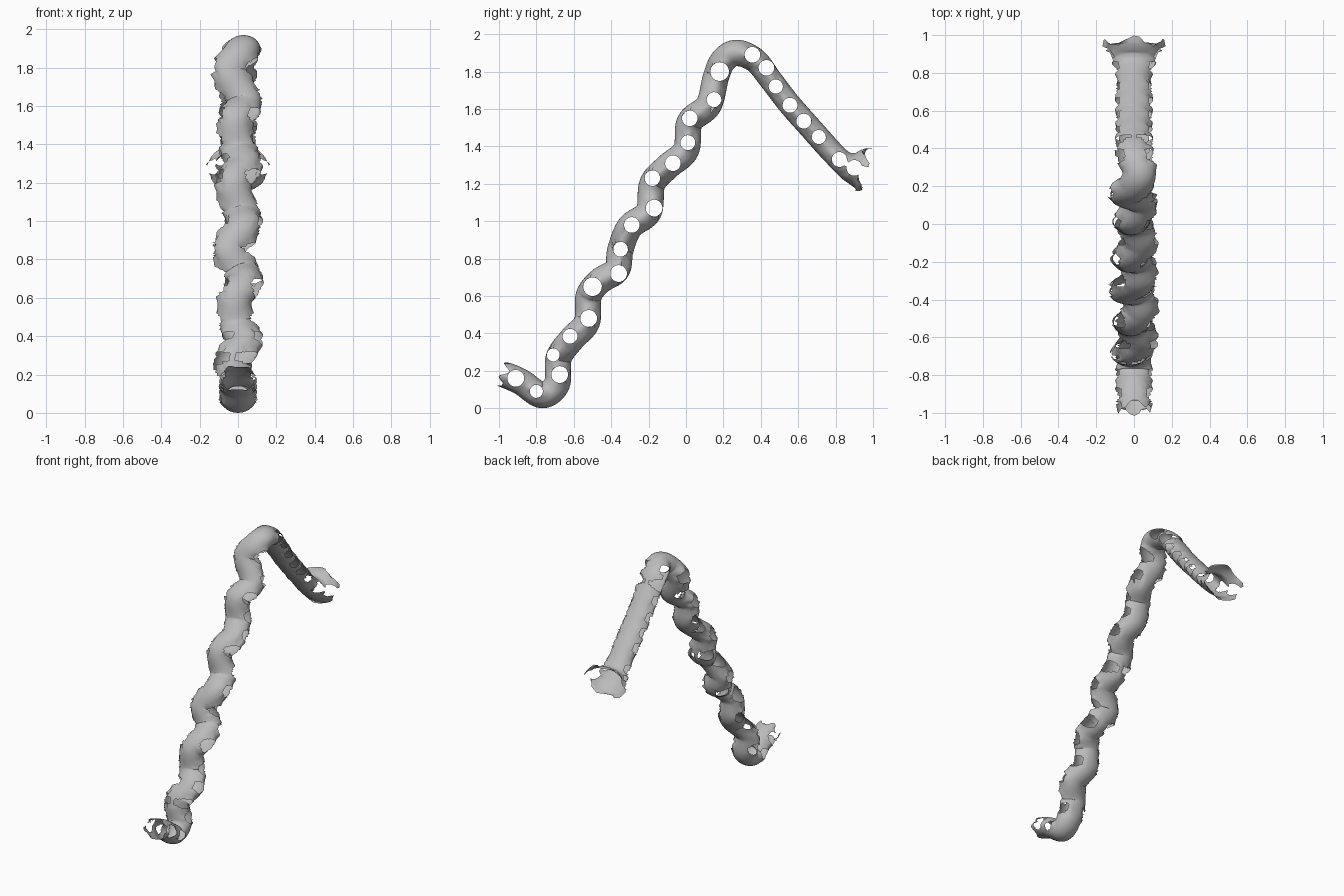
import bpy, bmesh, math, random
from mathutils import Vector

random.seed(4)
cube = bpy.data.objects.get("Cube")
if cube:
    bpy.data.objects.remove(cube)

# Centre line in the y-z plane: foot, climbing coil, bend, straight arm, flare
PATH = [(-.97, .18), (-.88, .14), (-.77, .07), (-.69, .13), (-.68, .27), (-.61, .37),
        (-.53, .46), (-.52, .60), (-.46, .68), (-.37, .74), (-.35, .85), (-.30, .97),
        (-.20, 1.05), (-.18, 1.20), (-.10, 1.29), (0, 1.38), (.02, 1.53), (.12, 1.62),
        (.16, 1.77), (.20, 1.86), (.27, 1.90), (.37, 1.86), (.45, 1.76), (.55, 1.63),
        (.66, 1.505), (.80, 1.35), (.87, 1.295), (.945, 1.275)]
# Side openings: y, z, radius
HOLES = [(-.91, .16, .045), (-.80, .09, .035), (-.675, .18, .045), (-.71, .285, .035),
         (-.62, .385, .04), (-.52, .48, .045), (-.50, .65, .05), (-.36, .72, .045),
         (-.35, .85, .04), (-.29, .98, .042), (-.17, 1.07, .045), (-.18, 1.23, .042),
         (-.07, 1.31, .042), (.01, 1.42, .04), (.02, 1.55, .042), (.15, 1.65, .04),
         (.18, 1.80, .05), (.355, 1.89, .042), (.43, 1.82, .042), (.48, 1.72, .038),
         (.556, 1.62, .04), (.63, 1.535, .04), (.71, 1.45, .038), (.82, 1.33, .04),
         (.90, 1.285, .042)]
SIDES, STEPS = 36, 10


def sideways(y, z):
    """Coil swing in x, fading out at the foot and along the arm."""
    if y > .3 or z < .2:
        return 0.0
    return -.005 + .04 * math.cos(math.tau * (z - .38) / .31)


def spline(points):
    """Catmull-Rom curve through the points."""
    p = [points[0] * 2 - points[1]] + points + [points[-1] * 2 - points[-2]]
    out = []
    for i in range(1, len(p) - 2):
        a, b, c, d = p[i - 1:i + 3]
        for k in range(STEPS):
            t = k / STEPS
            out.append((b * 2 + (c - a) * t + (a * 2 - b * 5 + c * 4 - d) * t ** 2
                        + (b * 3 - a - c * 3 + d) * t ** 3) / 2)
    return out + [points[-1]]


line = spline([Vector((sideways(y, z), y, z)) for y, z in PATH])
bm = bmesh.new()
rings = []
last = len(line) - 1
for i, c in enumerate(line):
    tangent = (line[min(i + 1, last)] - line[max(i - 1, 0)]).normalized()
    across = (Vector((1, 0, 0)) - tangent * tangent.x).normalized()
    up = across.cross(tangent)
    flare = max(0, 1 - (last - i) / 20) ** 2
    depth = .07 - .008 * min(1, max(0, (c.y - .3) / .15))
    # ragged lips on both open ends
    rag = .022 if i in (0, last) else 0
    ring = []
    for k in range(SIDES):
        a = math.tau * k / SIDES
        v = c + across * math.cos(a) * (.088 + .075 * flare) \
            + up * math.sin(a) * (depth + .06 * flare) \
            + tangent * rag * (math.sin(5 * a) + random.uniform(-.4, .4))
        ring.append(bm.verts.new(v))
    rings.append(ring)
for r, s in zip(rings, rings[1:]):
    for k in range(SIDES):
        n = (k + 1) % SIDES
        bm.faces.new((r[k], s[k], s[n], r[n]))
bm.normal_update()
outward = {v: v.normal.x for v in bm.verts}

# Cut openings on both sides, with rims pulled outwards and made round
for side in (-1, 1):
    for y, z, radius in HOLES:
        centre = Vector((y, z))
        near = []
        for v in bm.verts:
            d = (Vector((v.co.y, v.co.z)) - centre).length
            if d < radius + .03 and outward[v] * side > .2:
                near.append((v, d))
        kill = {v for v, d in near if d < radius}
        rim = {w for v in kill for f in v.link_faces for w in f.verts} - kill
        for v, d in near:
            if d >= radius:
                v.co.x += side * .014 * max(0, 1 - (d - radius) / .03)
        for v in rim:
            off = Vector((v.co.y, v.co.z)) - centre
            if radius < off.length < radius + .03:
                v.co.y, v.co.z = centre + off.normalized() * radius
        bmesh.ops.delete(bm, geom=list(kill), context='VERTS')
loose = [v for v in bm.verts if not v.link_faces]
bmesh.ops.delete(bm, geom=loose, context='VERTS')

mesh = bpy.data.meshes.new("perforated_tube")
bm.to_mesh(mesh)
bm.free()
tube = bpy.data.objects.new("perforated_tube", mesh)
bpy.context.collection.objects.link(tube)
mesh.shade_smooth()

# Plain grey finish
grey = bpy.data.materials.new("grey")
grey.use_nodes = True
grey.diffuse_color = (.5, .5, .5, 1)
grey.node_tree.nodes["Principled BSDF"].inputs["Base Color"].default_value = (.5, .5, .5, 1)
mesh.materials.append(grey)
